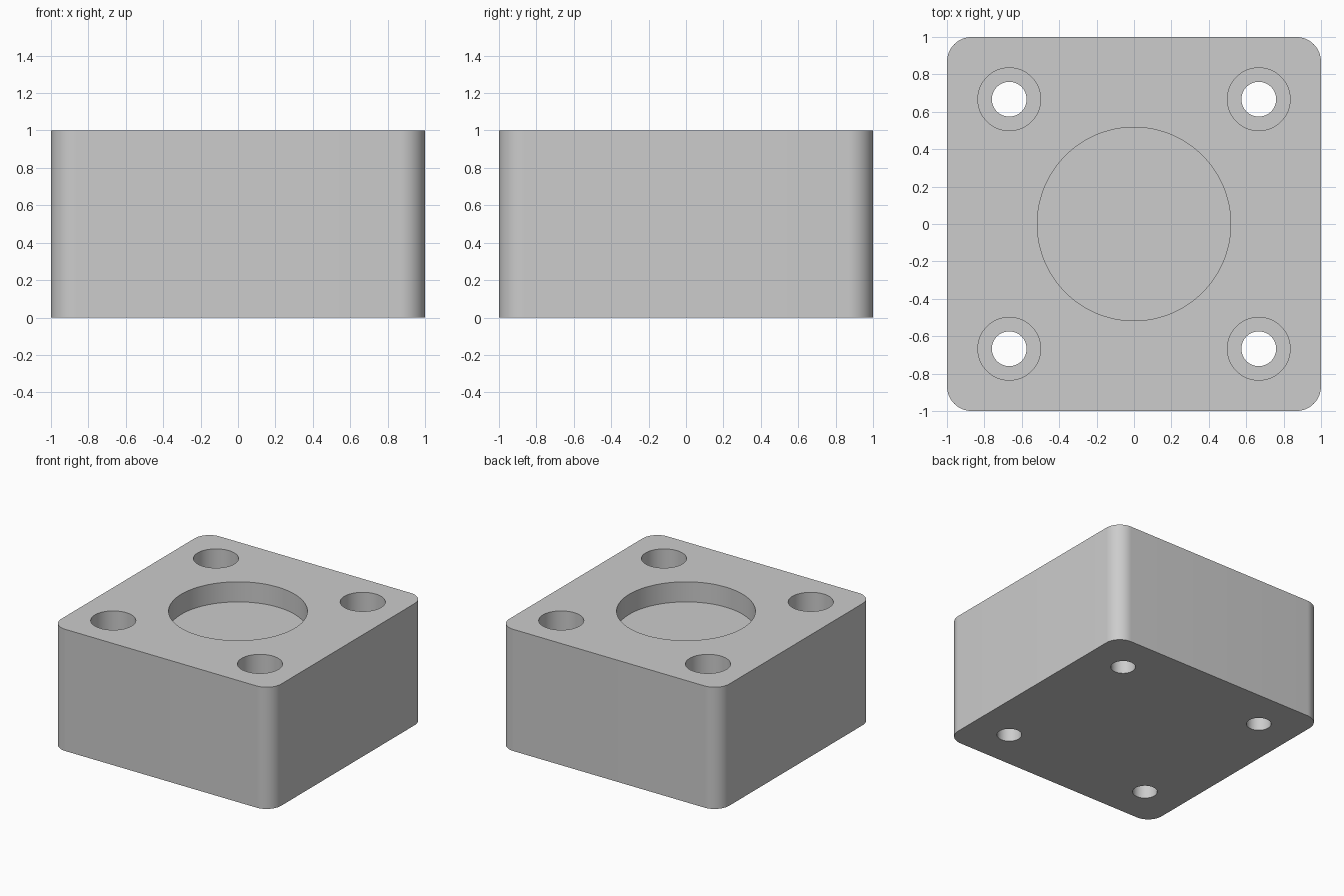
import bpy
import bmesh
import math

if "Cube" in bpy.data.objects:
    bpy.data.objects.remove(bpy.data.objects["Cube"])

grey = bpy.data.materials.new("light_grey")
grey.diffuse_color = (0.604, 0.604, 0.604, 1.0)
grey.use_nodes = True
grey.node_tree.nodes["Principled BSDF"].inputs["Base Color"].default_value = grey.diffuse_color

HEIGHT = 1.0
HOLE = 0.667        # bolt hole offset from the centre
RECESS_DEPTH = 0.165
BORE_DEPTH = 0.2

# Block with rounded vertical corners
bm = bmesh.new()
bmesh.ops.create_cube(bm, size=1.0)
for v in bm.verts:
    v.co = (v.co.x * 2, v.co.y * 2, (v.co.z + 0.5) * HEIGHT)
upright = [e for e in bm.edges if abs(e.verts[0].co.z - e.verts[1].co.z) > 0.5]
bmesh.ops.bevel(bm, geom=upright, offset=0.133, segments=16, profile=0.5, affect='EDGES')
mesh = bpy.data.meshes.new("mounting_block")
bm.to_mesh(mesh)
bm.free()
mesh.materials.append(grey)
block = bpy.data.objects.new("mounting_block", mesh)
bpy.context.collection.objects.link(block)
bpy.context.view_layer.objects.active = block


def drill(x, y, radius, bottom, segments):
    """Cut a round hole from above the block down to the given height."""
    top = HEIGHT + 0.1
    bpy.ops.mesh.primitive_cylinder_add(vertices=segments, radius=radius, depth=top - bottom,
                                        location=(x, y, (top + bottom) / 2))
    cutter = bpy.context.object
    cutter.name = "hole_cutter"
    cutter.hide_render = True
    cutter.data.materials.append(grey)
    mod = block.modifiers.new("hole", 'BOOLEAN')
    mod.operation = 'DIFFERENCE'
    mod.solver = 'EXACT'
    mod.object = cutter
    bpy.context.view_layer.objects.active = block
    bpy.ops.object.modifier_apply(modifier=mod.name)
    bpy.data.objects.remove(cutter, do_unlink=True)


# Shallow round recess in the middle
drill(0, 0, 0.517, HEIGHT - RECESS_DEPTH, 96)

# Four counterbored bolt holes
for sx in (-1, 1):
    for sy in (-1, 1):
        drill(sx * HOLE, sy * HOLE, 0.168, HEIGHT - BORE_DEPTH, 64)
        drill(sx * HOLE, sy * HOLE, 0.093, -0.1, 48)

# Smooth the round walls, keep the rims sharp
bpy.ops.object.select_all(action='DESELECT')
block.select_set(True)
bpy.context.view_layer.objects.active = block
bpy.ops.object.shade_smooth_by_angle(angle=math.radians(30))
